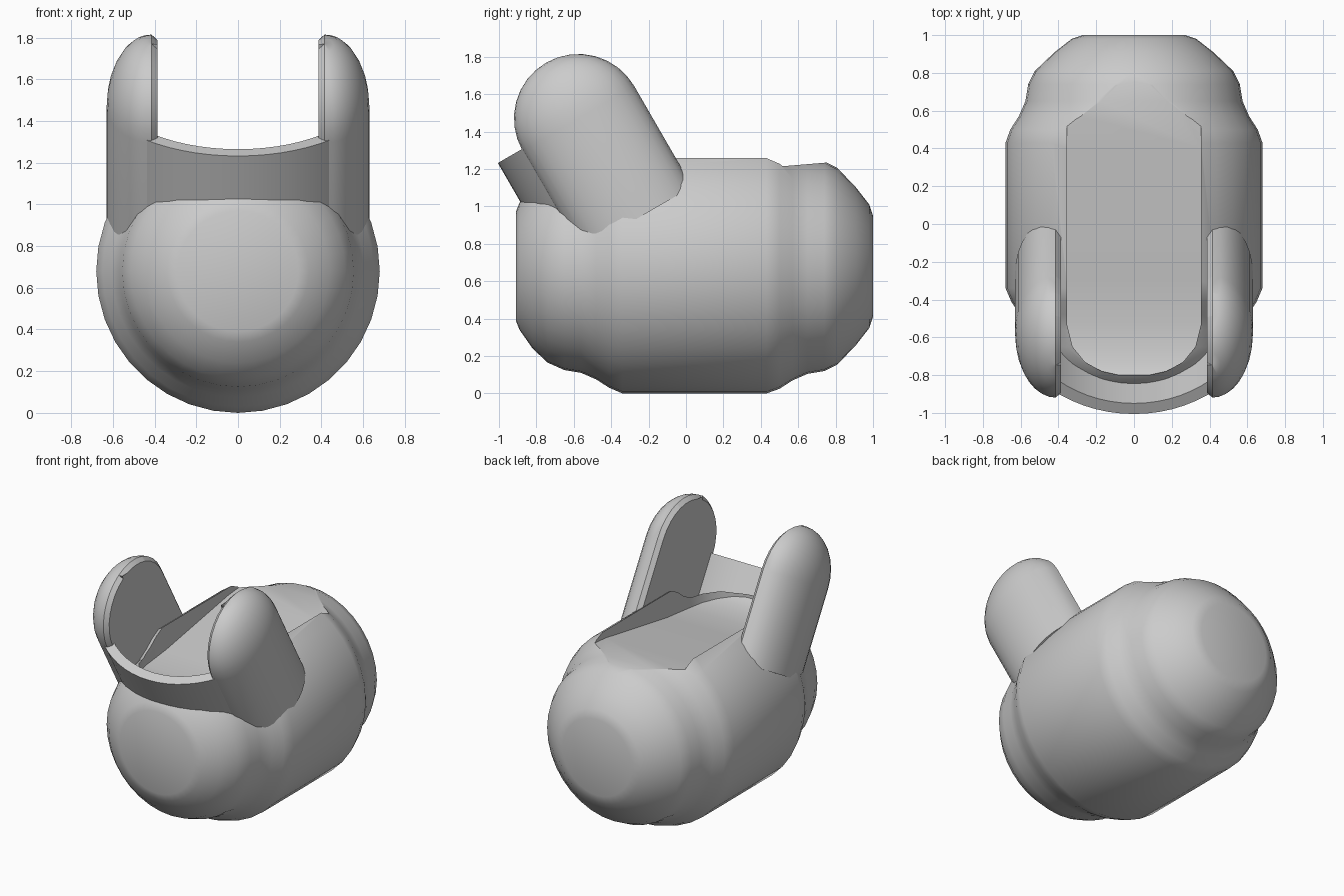
import bpy, bmesh
from math import sin, cos, pi, radians
from mathutils import Matrix, Vector

if "Cube" in bpy.data.objects:
    bpy.data.objects.remove(bpy.data.objects["Cube"])

grey = bpy.data.materials.new("plain_grey")
grey.use_nodes = True
grey.diffuse_color = (0.6, 0.6, 0.6, 1)
grey.node_tree.nodes["Principled BSDF"].inputs["Base Color"].default_value = (0.6, 0.6, 0.6, 1)

AXIS_Z = 0.68
# Leaning frame shared by the collar and the ears: local z points up and forward
LEAN = Matrix.Rotation(radians(30), 4, 'X')


def finish(bm, name):
    bmesh.ops.recalc_face_normals(bm, faces=bm.faces)
    mesh = bpy.data.meshes.new(name)
    bm.to_mesh(mesh)
    bm.free()
    mesh.materials.append(grey)
    obj = bpy.data.objects.new(name, mesh)
    bpy.context.collection.objects.link(obj)
    return obj


def select_only(obj):
    bpy.ops.object.select_all(action='DESELECT')
    obj.select_set(True)
    bpy.context.view_layer.objects.active = obj


def smooth(obj, angle=35):
    select_only(obj)
    bpy.ops.object.shade_smooth_by_angle(angle=radians(angle))


def loft(rings):
    """Join closed rings of points into a capped solid."""
    bm = bmesh.new()
    loops = [[bm.verts.new(p) for p in ring] for ring in rings]
    n = len(loops[0])
    for a, b in zip(loops, loops[1:]):
        for i in range(n):
            j = (i + 1) % n
            bm.faces.new((a[i], a[j], b[j], b[i]))
    bm.faces.new(loops[0])
    bm.faces.new(loops[-1])
    return bm


# Body: barrel turned around the y axis, with a stepped dome at each end
profile = [(-0.91, 0.29), (-0.89, 0.34), (-0.82, 0.44), (-0.74, 0.515), (-0.65, 0.555),
           (-0.56, 0.57), (-0.48, 0.605), (-0.41, 0.65), (-0.34, 0.68),
           (0.43, 0.68), (0.5, 0.655), (0.57, 0.61), (0.65, 0.575), (0.74, 0.56),
           (0.81, 0.525), (0.91, 0.42), (0.98, 0.33), (1.0, 0.27)]
SIDES = 36
body = finish(loft([[(r * sin(2 * pi * i / SIDES), y, AXIS_Z + r * cos(2 * pi * i / SIDES))
                     for i in range(SIDES)] for y, r in profile]), "body")

# Sloping channel cut in the top: y, half width, floor height
stations = [(-0.8, 0.08, 1.11), (-0.78, 0.17, 1.1), (-0.73, 0.26, 1.08), (-0.65, 0.325, 1.065),
            (-0.53, 0.355, 1.06), (-0.3, 0.355, 1.085), (0.4, 0.355, 1.205), (0.88, 0.355, 1.245)]
cutter = finish(loft([[(-w, y, z), (w, y, z), (w, y, 1.6), (-w, y, 1.6)]
                      for y, w, z in stations]), "channel_cutter")
cut = body.modifiers.new("channel", 'BOOLEAN')
cut.operation = 'DIFFERENCE'
cut.solver = 'EXACT'
cut.object = cutter
select_only(body)
bpy.ops.object.modifier_apply(modifier=cut.name)
bpy.data.objects.remove(cutter)
smooth(body)

# Collar: curved band leaning forward over the front end
STEPS, HALF = 16, radians(44.5)
TOP, BOTTOM, CENTRE = 1.57, 1.07, 0.455
rings = []
for i in range(STEPS + 1):
    a = -HALF + 2 * HALF * i / STEPS
    rings.append([LEAN @ Vector((r * sin(a), CENTRE - r * cos(a), h))
                  for r, h in ((0.71, BOTTOM), (0.71, TOP), (0.645, TOP), (0.645, BOTTOM))])
smooth(finish(loft(rings), "collar"))


# Ears: half capsules with a flat, slightly raised inner face
def ear(name, side):
    bm = bmesh.new()
    bmesh.ops.create_uvsphere(bm, u_segments=32, v_segments=16, radius=0.345)
    bmesh.ops.delete(bm, geom=[v for v in bm.verts if v.co.z < -0.001], context='VERTS')
    rim = [e for e in bm.edges if e.is_boundary]
    low = bmesh.ops.extrude_edge_only(bm, edges=rim)["geom"]
    bmesh.ops.translate(bm, vec=(0, 0, -0.62), verts=[g for g in low if isinstance(g, bmesh.types.BMVert)])
    bmesh.ops.holes_fill(bm, edges=[e for e in bm.edges if e.is_boundary])
    bmesh.ops.bisect_plane(bm, geom=bm.verts[:] + bm.edges[:] + bm.faces[:],
                           plane_co=(0, 0, 0), plane_no=(1, 0, 0), clear_inner=True)
    bmesh.ops.holes_fill(bm, edges=[e for e in bm.edges if e.is_boundary])
    bmesh.ops.recalc_face_normals(bm, faces=bm.faces)
    for v in bm.verts:
        v.co.x *= 0.215 / 0.345
    bm.normal_update()
    inner = [f for f in bm.faces if f.normal.x < -0.99]
    bmesh.ops.inset_region(bm, faces=inner, thickness=0.025)
    bmesh.ops.translate(bm, vec=(-0.028, 0, 0), verts=list({v for f in inner for v in f.verts}))
    bm.transform(Matrix.Translation((0.415, -0.575, 1.47)) @ LEAN)
    bm.transform(Matrix.Diagonal((side, 1, 1, 1)))
    smooth(finish(bm, name))


ear("left_ear", 1)
ear("right_ear", -1)
